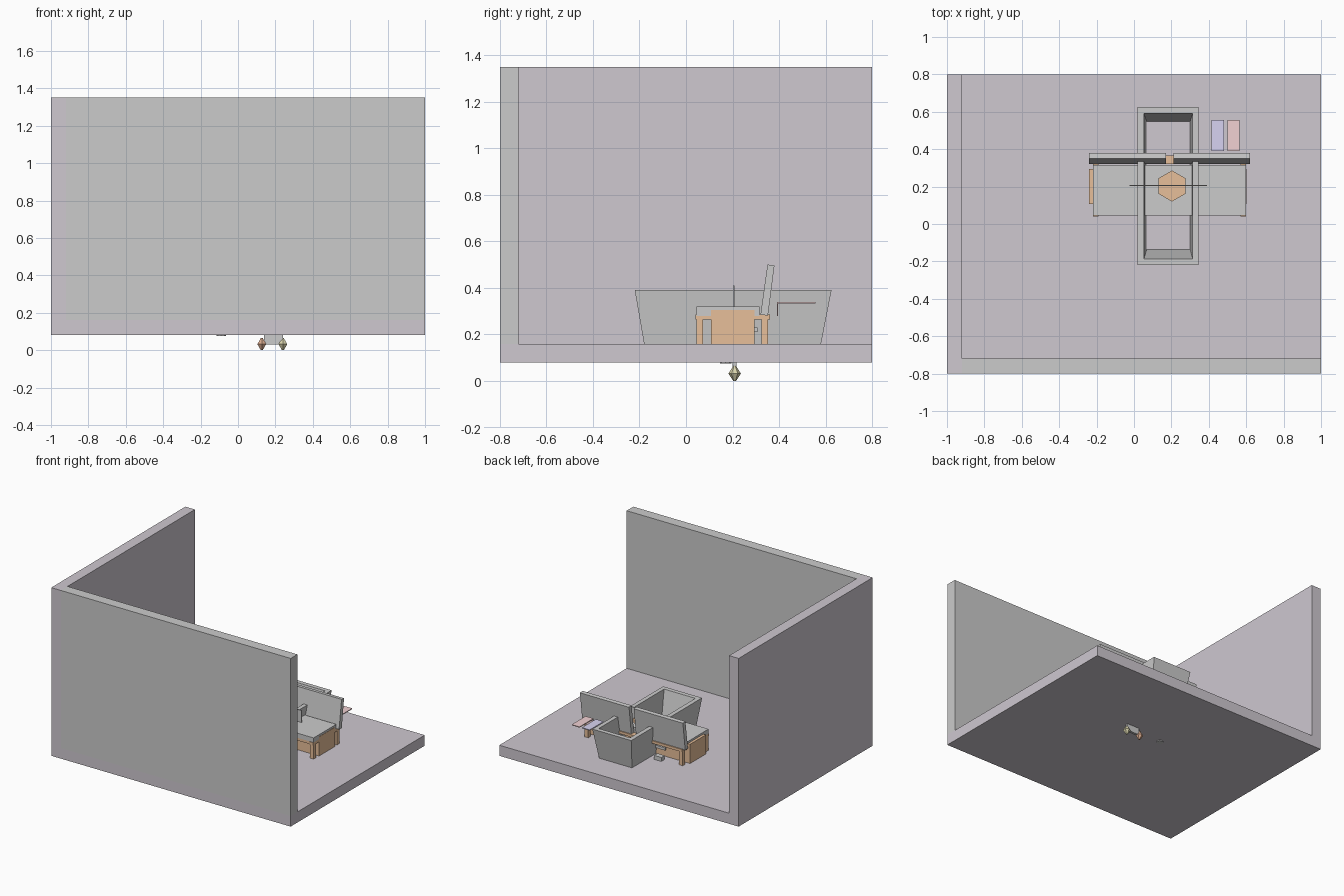
import bpy, bmesh
from mathutils import Matrix, Vector
from math import radians

if "Cube" in bpy.data.objects:
    bpy.data.objects.remove(bpy.data.objects["Cube"])


def mat(name, rgb):
    m = bpy.data.materials.new(name)
    m.diffuse_color = (*rgb, 1)
    m.use_nodes = True
    m.node_tree.nodes["Principled BSDF"].inputs["Base Color"].default_value = m.diffuse_color
    return m


PURPLE = mat("purple", (0.62, 0.58, 0.63))
WOOD = mat("wood", (0.80, 0.52, 0.32))
BLUE = mat("blue", (0.68, 0.65, 0.88))
PINK = mat("pink", (0.88, 0.64, 0.65))
BRASS = mat("brass", (0.70, 0.66, 0.42))
COPPER = mat("copper", (0.72, 0.42, 0.28))


def finish(name, bm, m=None):
    bmesh.ops.recalc_face_normals(bm, faces=bm.faces[:])
    me = bpy.data.meshes.new(name)
    bm.to_mesh(me)
    bm.free()
    ob = bpy.data.objects.new(name, me)
    if m:
        me.materials.append(m)
    bpy.context.collection.objects.link(ob)
    return ob


def box(name, x, y, z, m=None):
    """Box from (min, max) pairs."""
    bm = bmesh.new()
    bmesh.ops.create_cube(bm, size=1)
    for v in bm.verts:
        v.co = Vector([(a + b) / 2 + c * (b - a) for (a, b), c in zip((x, y, z), v.co)])
    return finish(name, bm, m)


def profile_x(name, pts, x, m=None):
    """Extrude a (y, z) outline along x."""
    bm = bmesh.new()
    f = bm.faces.new([bm.verts.new((x[0], y, z)) for y, z in pts])
    r = bmesh.ops.extrude_face_region(bm, geom=[f])
    for v in r["geom"]:
        if isinstance(v, bmesh.types.BMVert):
            v.co.x = x[1]
    return finish(name, bm, m)


def cone(name, loc, r1, r2, depth, sides, m=None, turn=0):
    bm = bmesh.new()
    bmesh.ops.create_cone(bm, cap_ends=True, segments=sides, radius1=r1, radius2=r2,
                          depth=depth, matrix=Matrix.Translation(loc) @ Matrix.Rotation(radians(turn), 4, 'Z'))
    return finish(name, bm, m)


# Room shell
box("floor", (-1, 1), (-0.8, 0.8), (0.08, 0.16), PURPLE)
box("left_wall", (-1, -0.92), (-0.8, 0.8), (0.16, 1.35), PURPLE)
box("front_wall", (-0.92, 1), (-0.8, -0.72), (0.16, 1.35))

# Tapered tub: four loops joined as a hollow shell
bm = bmesh.new()
loops = []
for x0, x1, y0, y1, z in ((0.045, 0.32, -0.18, 0.58, 0.16), (0.02, 0.345, -0.22, 0.625, 0.39),
                          (0.053, 0.314, -0.187, 0.592, 0.39), (0.068, 0.3, -0.135, 0.547, 0.16)):
    loops.append([bm.verts.new(p) for p in ((x0, y0, z), (x1, y0, z), (x1, y1, z), (x0, y1, z))])
for i in range(4):
    a, b = loops[i], loops[(i + 1) % 4]
    for k in range(4):
        n = (k + 1) % 4
        bm.faces.new((a[k], a[n], b[n], b[k]))
finish("tub", bm)

# Two seats with cabinets, frames, legs and leaning backs
for side, x0, x1 in (("left", -0.22, 0.19), ("right", 0.19, 0.60)):
    box(side + "_cushion", (x0, x1), (0.045, 0.315), (0.28, 0.32))
    for tag, y in (("front", (0.045, 0.08)), ("back", (0.32, 0.36))):
        box(f"{side}_{tag}_rail", (x0, x1), y, (0.265, 0.285), WOOD)
    box(side + "_side_rail", (x0, x0 + 0.03) if side == "left" else (x1 - 0.03, x1),
        (0.04, 0.36), (0.265, 0.285), WOOD)
    for tag, lx in (("a", x0), ("b", x1 - 0.03)):
        for end, ly in (("front", 0.045), ("back", 0.325)):
            box(f"{side}_{end}_leg_{tag}", (lx, lx + 0.03), (ly, ly + 0.028), (0.16, 0.27), WOOD)
    bx = (-0.24, 0.17) if side == "left" else (0.21, 0.62)
    profile_x(side + "_backrest", ((0.32, 0.285), (0.352, 0.281), (0.38, 0.497), (0.35, 0.5)), bx)
    box(side + "_drawer_handle", (x0 + 0.18, x0 + 0.26), (0.295, 0.308), (0.21, 0.23))
box("cabinet", (-0.24, 0.602), (0.107, 0.295), (0.16, 0.305), WOOD)
box("middle_post", (0.17, 0.21), (0.32, 0.365), (0.16, 0.285), WOOD)

# Hexagonal stool top and thin upright panel
cone("stool_top", (0.203, 0.203, 0.31), 0.083, 0.083, 0.06, 6, WOOD, 0)
box("upright_panel", (-0.025, 0.39), (0.202, 0.209), (0.2, 0.41))

# Small step block behind the left seat
box("step_block", (-0.06, 0.0), (0.34, 0.38), (0.16, 0.19))

# Two folded towels with a hanging edge
for name, x, m in (("blue_towel", (0.415, 0.48), BLUE), ("pink_towel", (0.5, 0.565), PINK)):
    profile_x(name, ((0.39, 0.28), (0.396, 0.28), (0.396, 0.333), (0.556, 0.333),
                     (0.556, 0.339), (0.39, 0.339)), x, m)

# Tap fittings under the floor
box("tap_body", (0.14, 0.24), (0.2, 0.218), (0.03, 0.1))
for name, x, m in (("copper_knob", 0.127, COPPER), ("brass_knob", 0.24, BRASS)):
    cone(name + "_lower", (x, 0.209, 0.016), 0.006, 0.027, 0.032, 6, m)
    cone(name + "_upper", (x, 0.209, 0.048), 0.027, 0.006, 0.032, 6, m)
cone("drain", (-0.09, 0.17, 0.085), 0.025, 0.025, 0.02, 8)
